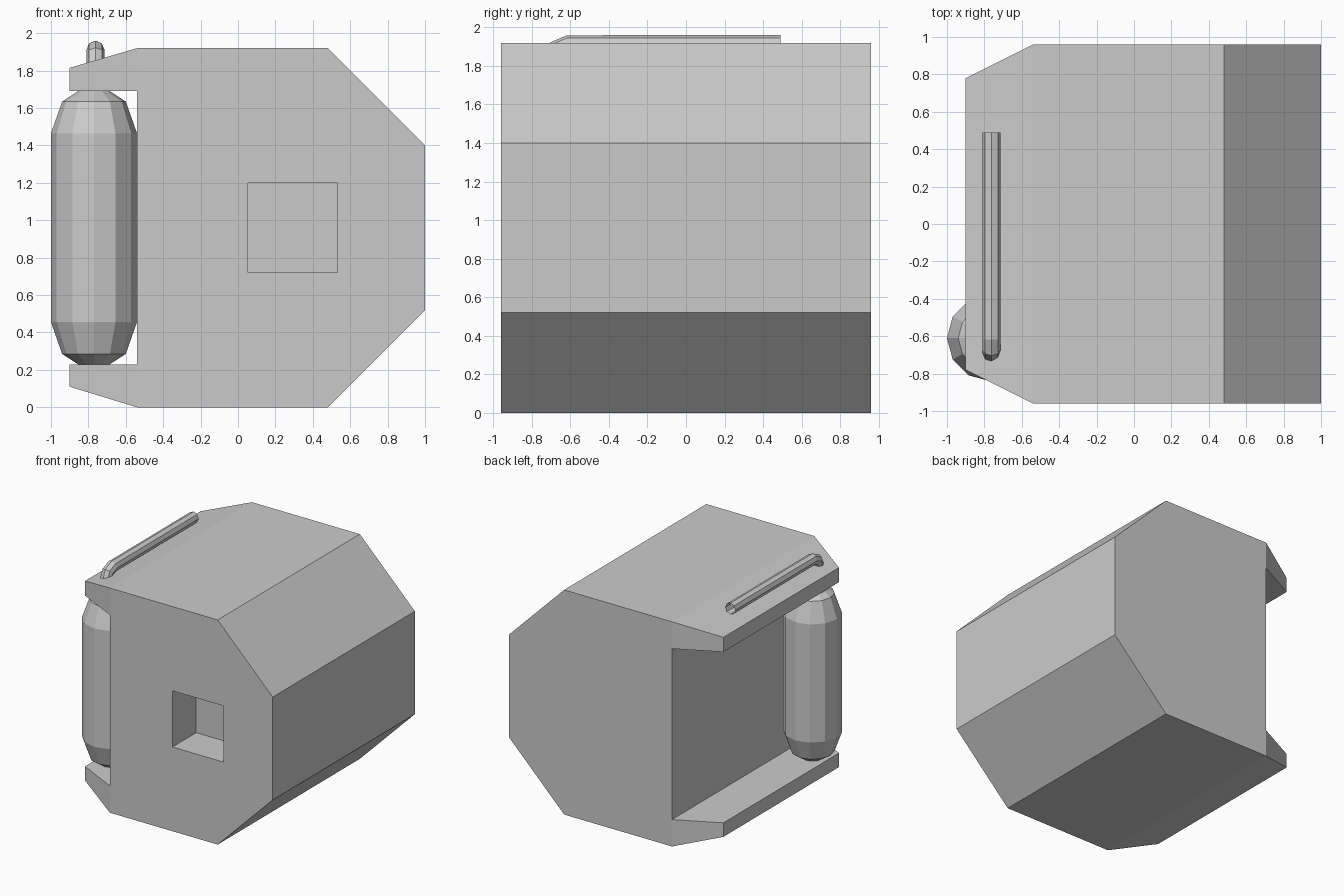
import bpy, bmesh, math

if "Cube" in bpy.data.objects:
    bpy.data.objects.remove(bpy.data.objects["Cube"])

HALF = 0.96      # half depth of the housing
TAPER = 0.78     # half depth at the outer edge of the flanges


def link_mesh(name, bm):
    bmesh.ops.recalc_face_normals(bm, faces=bm.faces)
    me = bpy.data.meshes.new(name)
    bm.to_mesh(me)
    bm.free()
    ob = bpy.data.objects.new(name, me)
    bpy.context.collection.objects.link(ob)
    return ob


# Housing: C-shaped profile with chamfered right side and two tapered flanges
profile = [(-0.54, 0), (0.48, 0), (1, 0.52), (1, 1.40), (0.48, 1.92), (-0.54, 1.92),
           (-0.9, 1.815), (-0.9, 1.69), (-0.54, 1.69),
           (-0.54, 0.23), (-0.9, 0.23), (-0.9, 0.11)]
caps = [(0, 1, 2, 3, 4, 5, 8, 9), (5, 6, 7, 8), (0, 9, 10, 11)]
bm = bmesh.new()
sides = []
for s in (-1, 1):
    sides.append([bm.verts.new((x, s * (TAPER if x < -0.8 else HALF), z))
                  for x, z in profile])
    for cap in caps:
        bm.faces.new([sides[-1][i] for i in cap])
front, back = sides
n = len(profile)
for i in range(n):
    j = (i + 1) % n
    bm.faces.new((front[i], front[j], back[j], back[i]))
housing = link_mesh("housing", bm)

# Square recess in the front
bm = bmesh.new()
bmesh.ops.create_cube(bm, size=1)
bmesh.ops.scale(bm, vec=(0.48, 0.64, 0.48), verts=bm.verts)
bmesh.ops.translate(bm, vec=(0.293, -HALF, 0.96), verts=bm.verts)
cutter = link_mesh("recess_cutter", bm)
cutter.hide_render = True
cutter.hide_viewport = True
cutter.display_type = 'WIRE'
mod = housing.modifiers.new("recess", 'BOOLEAN')
mod.operation = 'DIFFERENCE'
mod.solver = 'EXACT'
mod.object = cutter

# Gas tank: twelve-sided capsule between the flanges
SEGS = 12
rings = [(0.085, 0.23), (0.17, 0.285), (0.23, 0.455),
         (0.23, 1.465), (0.17, 1.635), (0.085, 1.69)]
bm = bmesh.new()
loops = [[bm.verts.new((-0.77 + r * math.cos(math.tau * k / SEGS),
                        -0.61 + r * math.sin(math.tau * k / SEGS), z))
          for k in range(SEGS)] for r, z in rings]
for a, b in zip(loops, loops[1:]):
    for k in range(SEGS):
        m = (k + 1) % SEGS
        bm.faces.new((a[k], a[m], b[m], b[k]))
bm.faces.new(loops[0])
bm.faces.new(loops[-1])
link_mesh("tank", bm)

# Pipe: eight-sided open tube along the top flange, bending down to the tank
path = [(0.49, 1.912), (-0.61, 1.912), (-0.67, 1.888), (-0.693, 1.83), (-0.693, 1.72)]
cu = bpy.data.curves.new("pipe", 'CURVE')
cu.dimensions = '3D'
cu.bevel_depth = 0.048
cu.bevel_resolution = 2
sp = cu.splines.new('POLY')
sp.points.add(len(path) - 1)
for p, (y, z) in zip(sp.points, path):
    p.co = (-0.762, y, z, 1)
sp.use_smooth = False
bpy.context.collection.objects.link(bpy.data.objects.new("pipe", cu))
